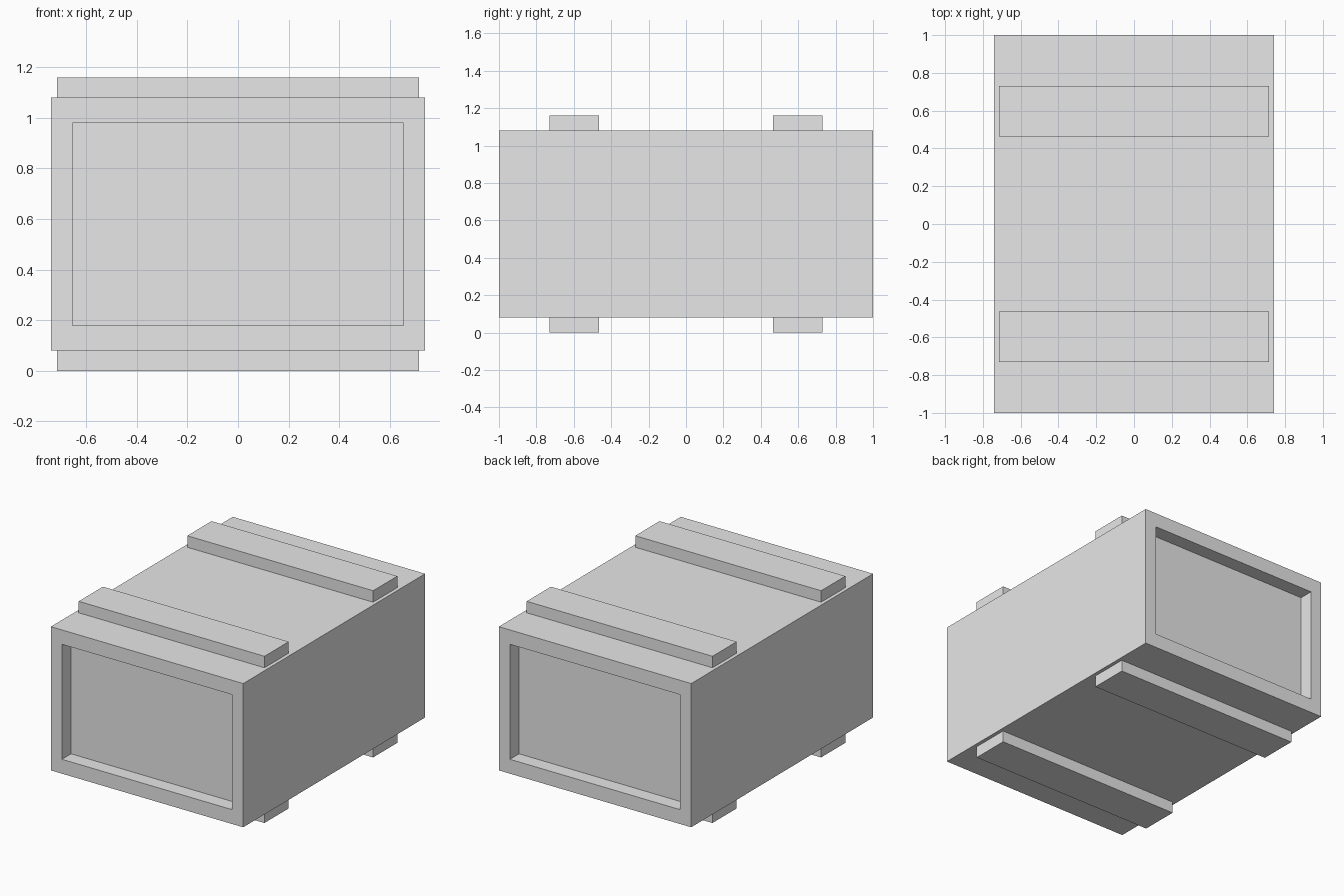
import bpy
import bmesh
from mathutils import Vector

cube = bpy.data.objects.get("Cube")
if cube:
    bpy.data.objects.remove(cube, do_unlink=True)

grey = bpy.data.materials.new("light_grey")
grey.use_nodes = True
grey.diffuse_color = (0.8, 0.8, 0.8, 1)
grey.node_tree.nodes["Principled BSDF"].inputs["Base Color"].default_value = (0.8, 0.8, 0.8, 1)


def box(name, low, high, recess=None):
    """Box between two corners; recess = (rim, depth) sinks panels into both ends."""
    low, high = Vector(low), Vector(high)
    bm = bmesh.new()
    bmesh.ops.create_cube(bm, size=1)
    bmesh.ops.scale(bm, vec=high - low, verts=bm.verts)
    bmesh.ops.translate(bm, vec=(low + high) / 2, verts=bm.verts)
    if recess:
        rim, depth = recess
        bm.normal_update()
        for end in [f for f in bm.faces if abs(f.normal.y) > 0.9]:
            inward = -end.normal.copy()
            bmesh.ops.inset_region(bm, faces=[end], thickness=rim)
            # A second zero-width inset makes the recess walls
            bmesh.ops.inset_region(bm, faces=[end], thickness=0)
            bmesh.ops.translate(bm, vec=inward * depth, verts=end.verts)
    bmesh.ops.recalc_face_normals(bm, faces=bm.faces)
    mesh = bpy.data.meshes.new(name)
    bm.to_mesh(mesh)
    bm.free()
    mesh.materials.append(grey)
    obj = bpy.data.objects.new(name, mesh)
    bpy.context.collection.objects.link(obj)
    return obj


# Crate body with a sunken panel at front and back
BOTTOM, TOP, SLAT = 0.08, 1.08, 0.08
box("crate_body", (-0.74, -1, BOTTOM), (0.74, 1, TOP), recess=(0.12, 0.1))
body = bpy.data.objects["crate_body"]
# Bring the panel openings to their slightly taller proportion
for v in body.data.vertices:
    if abs(v.co.x) < 0.7:
        v.co.z = BOTTOM + 0.1 if v.co.z < 0.5 else TOP - 0.1

# Cross slats on the lid and under the base
for level, z in (("lid", TOP), ("base", BOTTOM - SLAT)):
    for end, y in (("front", -0.597), ("back", 0.597)):
        box(f"{end}_{level}_slat", (-0.715, y - 0.133, z), (0.715, y + 0.133, z + SLAT))
